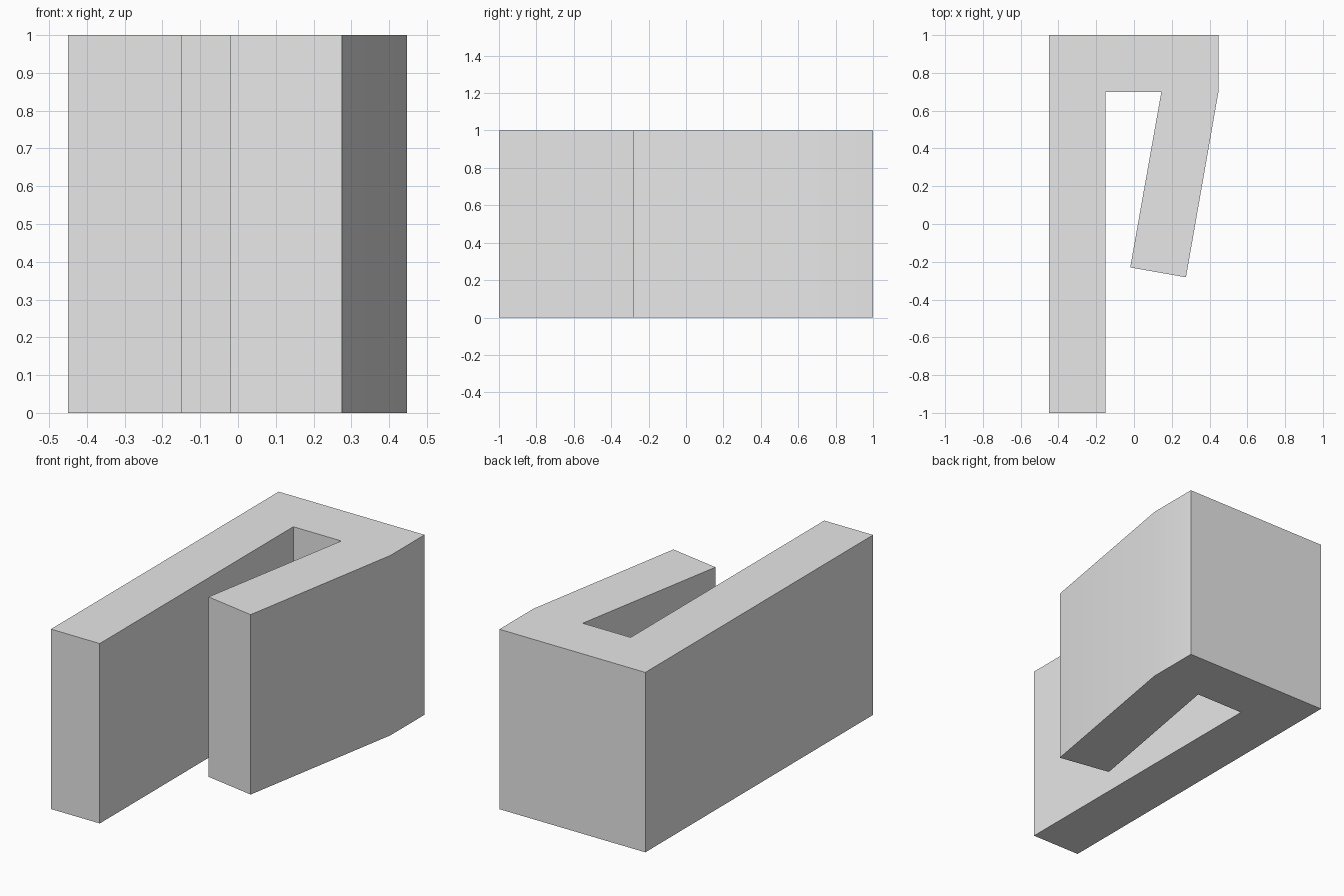
import bpy
import bmesh

cube = bpy.data.objects.get("Cube")
if cube:
    bpy.data.objects.remove(cube, do_unlink=True)

HEIGHT = 1.0

# Plain grey material
grey = bpy.data.materials.new("light_grey")
grey.use_nodes = True
colour = (0.8, 0.8, 0.8, 1.0)
grey.diffuse_color = colour
grey.node_tree.nodes["Principled BSDF"].inputs["Base Color"].default_value = colour

# Hook outline: long straight leg, bridge at the back, short leg leaning inward
profile = [
    (-0.45, -1.0), (-0.15, -1.0), (-0.15, 0.7), (0.145, 0.7),
    (-0.02, -0.23), (0.275, -0.282), (0.447, 0.7), (0.447, 1.0), (-0.45, 1.0),
]

# Extrude the outline upward into a solid block
bm = bmesh.new()
base = bm.faces.new([bm.verts.new((x, y, 0)) for x, y in profile])
result = bmesh.ops.extrude_face_region(bm, geom=[base], use_keep_orig=True)
top = [g for g in result["geom"] if isinstance(g, bmesh.types.BMVert)]
bmesh.ops.translate(bm, verts=top, vec=(0, 0, HEIGHT))
bmesh.ops.recalc_face_normals(bm, faces=bm.faces)

mesh = bpy.data.meshes.new("hook_block")
bm.to_mesh(mesh)
bm.free()
mesh.materials.append(grey)
block = bpy.data.objects.new("hook_block", mesh)
bpy.context.collection.objects.link(block)

# Smooth the shallow bend on the outer side, keep the corners sharp
bpy.ops.object.select_all(action="DESELECT")
block.select_set(True)
bpy.context.view_layer.objects.active = block
bpy.ops.object.shade_smooth_by_angle()
